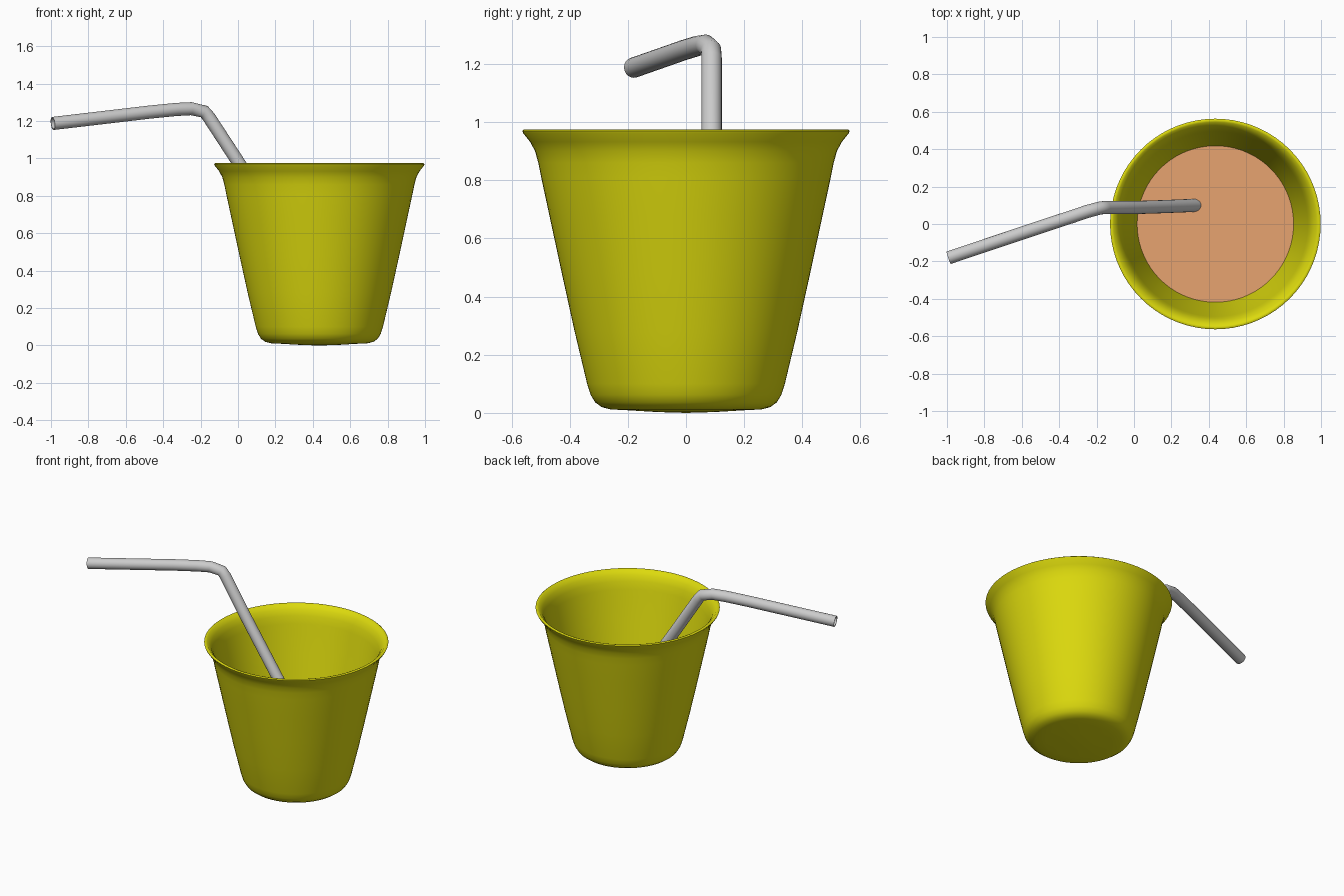
import bpy
import bmesh
import math
from mathutils import Vector

CUP_X = 0.435

if "Cube" in bpy.data.objects:
    bpy.data.objects.remove(bpy.data.objects["Cube"])


def make_material(name, rgb):
    mat = bpy.data.materials.new(name)
    mat.use_nodes = True
    mat.diffuse_color = (*rgb, 1)
    mat.node_tree.nodes["Principled BSDF"].inputs["Base Color"].default_value = (*rgb, 1)
    return mat


def add_object(name, bm, mat, angle):
    mesh = bpy.data.meshes.new(name)
    bmesh.ops.recalc_face_normals(bm, faces=bm.faces)
    bm.to_mesh(mesh)
    bm.free()
    obj = bpy.data.objects.new(name, mesh)
    bpy.context.collection.objects.link(obj)
    mesh.materials.append(mat)
    bpy.ops.object.select_all(action="DESELECT")
    obj.select_set(True)
    bpy.context.view_layer.objects.active = obj
    bpy.ops.object.shade_smooth_by_angle(angle=math.radians(angle))
    return obj


def lathe(name, profile, mat, angle=60, steps=72):
    bm = bmesh.new()
    verts = [bm.verts.new((r, 0, z)) for r, z in profile]
    edges = [bm.edges.new(pair) for pair in zip(verts, verts[1:])]
    bmesh.ops.spin(bm, geom=verts + edges, cent=(0, 0, 0), axis=(0, 0, 1),
                   angle=math.tau, steps=steps, use_duplicate=False)
    bmesh.ops.remove_doubles(bm, verts=bm.verts, dist=0.0005)
    obj = add_object(name, bm, mat, angle)
    obj.location.x = CUP_X
    return obj


def tube(name, path, outer, inner, mat, sides=20):
    # Hollow pipe: outer and inner walls joined by a ring at each end
    pts = [Vector(p) for p in path]
    bm = bmesh.new()
    rings = {outer: [], inner: []}
    for i, p in enumerate(pts):
        before = (p - pts[i - 1]).normalized() if i else Vector()
        after = (pts[i + 1] - p).normalized() if i + 1 < len(pts) else Vector()
        along = (before + after).normalized()
        side = along.cross(Vector((0, 1, 0))).normalized()
        up = side.cross(along)
        for radius, ring in rings.items():
            ring.append([bm.verts.new(p + radius * (side * math.cos(a) + up * math.sin(a)))
                         for a in (math.tau * k / sides for k in range(sides))])
    loops = rings[outer] + rings[inner][::-1]
    for a, b in zip(loops, loops[1:] + loops[:1]):
        for k in range(sides):
            n = (k + 1) % sides
            bm.faces.new((a[k], a[n], b[n], b[k]))
    return add_object(name, bm, mat, 50)


yellow = make_material("cup yellow", (0.72, 0.70, 0.004))
grey = make_material("straw grey", (0.6, 0.6, 0.6))
peach = make_material("drink peach", (0.8, 0.37, 0.16))

# Cup: outer wall from the base up, over the flared lip, down the inside
lathe("cup", [
    (0, 0), (0.1, 0.003), (0.2, 0.009), (0.26, 0.012), (0.29, 0.02), (0.312, 0.036),
    (0.328, 0.062), (0.34, 0.1), (0.383, 0.28), (0.427, 0.48), (0.47, 0.68),
    (0.498, 0.81), (0.508, 0.86), (0.519, 0.9), (0.536, 0.932), (0.56, 0.962),
    (0.563, 0.97), (0.556, 0.975), (0.545, 0.972), (0.522, 0.946), (0.506, 0.91),
    (0.495, 0.86), (0.485, 0.81), (0.457, 0.68), (0.414, 0.48), (0.37, 0.28),
    (0.325, 0.1), (0.3, 0.05), (0.26, 0.03), (0, 0.025)], yellow)

# Drink: flat surface meeting the inner wall
lathe("drink_surface", [(0, 0.5), (0.42, 0.5)], peach)

# Bendy straw: dips into the drink, bends above the lip and leans to the front
tube("straw", [
    (0.42, 0.102, 0.35), (0.33, 0.1, 0.48), (0.16, 0.093, 0.74), (0.005, 0.088, 0.975),
    (-0.155, 0.088, 1.22), (-0.18, 0.086, 1.25), (-0.25, 0.067, 1.266),
    (-0.33, 0.04, 1.262), (-0.47, -0.006, 1.248), (-0.99, -0.18, 1.187)],
    0.035, 0.029, grey)
